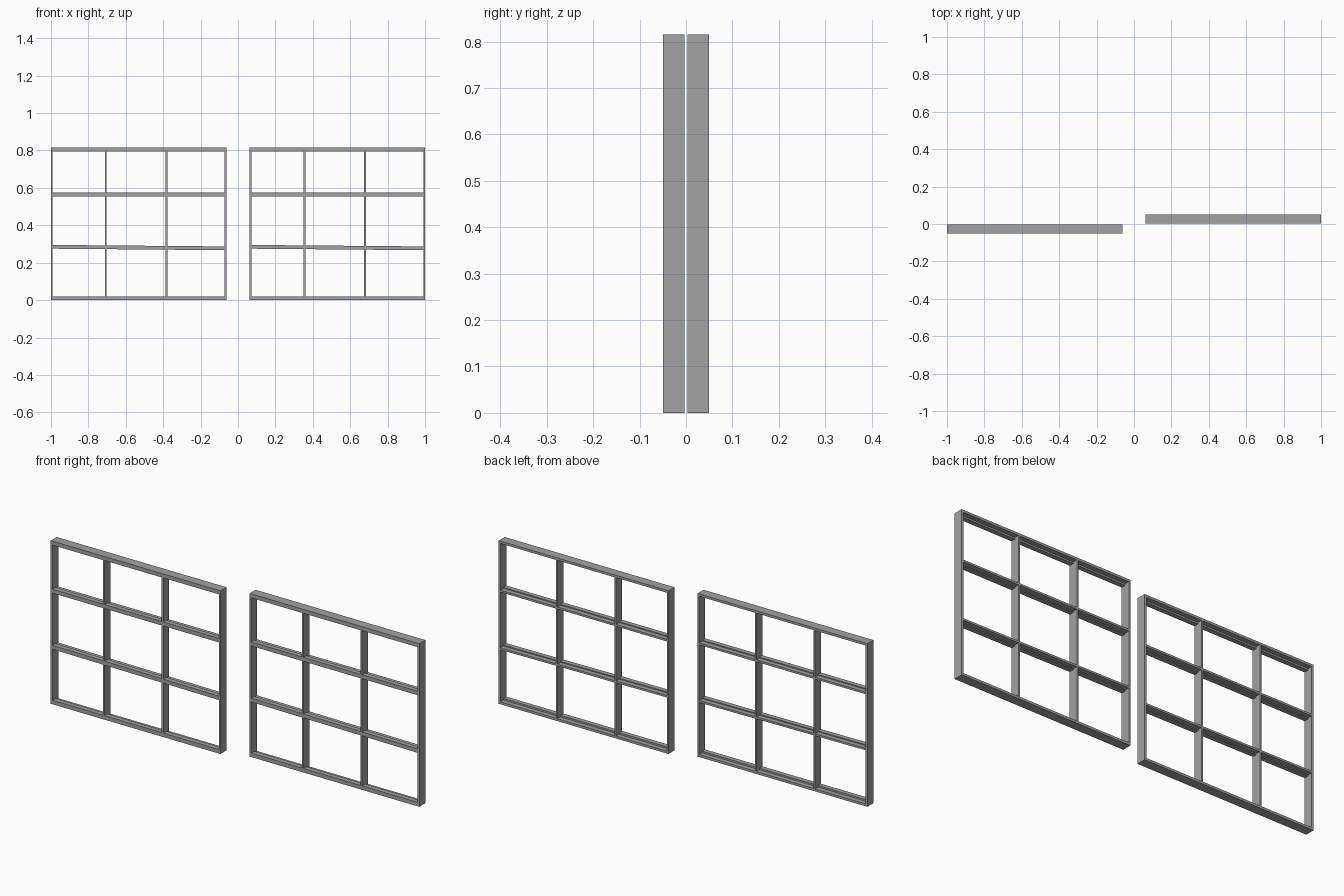
import bpy, bmesh

cube = bpy.data.objects.get("Cube")
if cube:
    bpy.data.objects.remove(cube, do_unlink=True)

grey = bpy.data.materials.new("grey_metal")
grey.use_nodes = True
colour = (0.36, 0.36, 0.36, 1)
grey.diffuse_color = colour
grey.node_tree.nodes["Principled BSDF"].inputs["Base Color"].default_value = colour

HEIGHT, WIDTH, DEPTH = 0.815, 0.938, 0.047
RAIL, POST = 0.02, 0.009


def extrude_profile(name, profile, x0, x1, drop=0):
    """Sweep a (y, z) outline along x, lowering the far end by drop."""
    bm = bmesh.new()
    near = [bm.verts.new((x0, y, z)) for y, z in profile]
    far = [bm.verts.new((x1, y, z - drop)) for y, z in profile]
    bm.faces.new(near)
    bm.faces.new(far[::-1])
    n = len(profile)
    for i in range(n):
        j = (i + 1) % n
        bm.faces.new((near[i], far[i], far[j], near[j]))
    bmesh.ops.recalc_face_normals(bm, faces=bm.faces)
    mesh = bpy.data.meshes.new(name)
    bm.to_mesh(mesh)
    bm.free()
    mesh.materials.append(grey)
    obj = bpy.data.objects.new(name, mesh)
    bpy.context.collection.objects.link(obj)
    return obj


def rail(name, x, y, z, low, high, drop=0):
    """Bar with a tall front half and a slimmer back lip."""
    mid, back, top = y + DEPTH / 2, y + DEPTH, z + RAIL
    outline = [(y, z), (mid, z), (mid, z + low), (back, z + low),
               (back, z + high), (mid, z + high), (mid, top), (y, top)]
    # Flush lips repeat a corner
    outline = [p for i, p in enumerate(outline) if p not in outline[:i]]
    extrude_profile(name, outline, x + POST / 2, x + WIDTH - POST / 2, drop)


def post(name, x, y, width):
    outline = [(y, 0), (y + DEPTH, 0), (y + DEPTH, HEIGHT), (y, HEIGHT)]
    extrude_profile(name, outline, x, x + width)


def sash(side, x, y):
    # Outer frame
    post(side + "_outer_post_a", x, y, POST)
    post(side + "_outer_post_b", x + WIDTH - POST, y, POST)
    rail(side + "_bottom_rail", x, y, 0, 0, 0.012)
    rail(side + "_top_rail", x, y, HEIGHT - RAIL, 0.008, RAIL)
    # Dividing bars
    rail(side + "_lower_bar", x, y, 0.275, 0.005, 0.015, 0.008)
    rail(side + "_upper_bar", x, y, 0.555, 0.005, 0.015)
    for i, offset in enumerate((0.289, 0.613)):
        post(f"{side}_inner_post_{i + 1}", x + offset, y, POST)


sash("right", -1, -0.05)
sash("left", 1 - WIDTH, 0.003)
